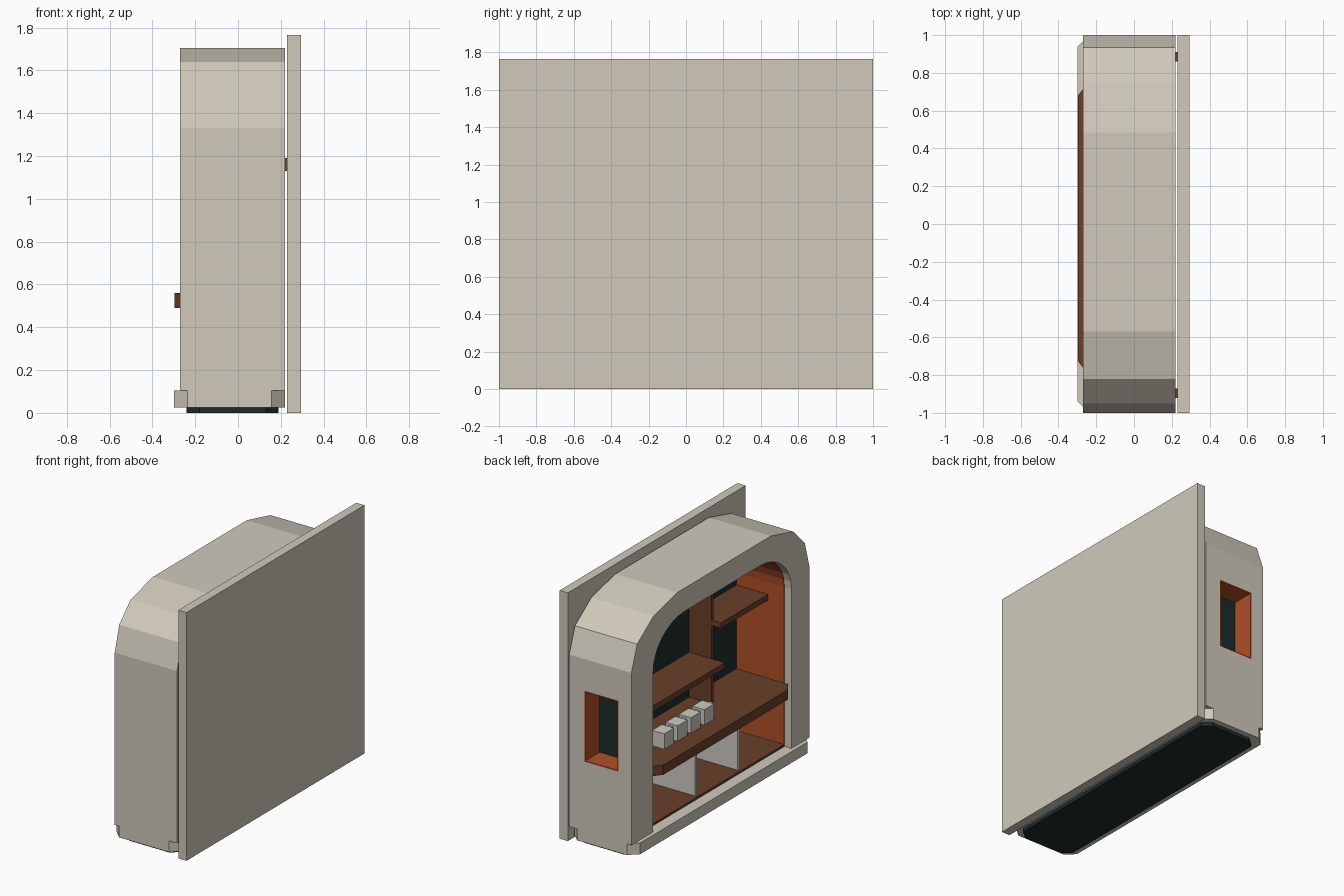
import bpy, bmesh, math

cube = bpy.data.objects.get("Cube")
if cube:
    bpy.data.objects.remove(cube, do_unlink=True)


def material(name, r, g, b):
    m = bpy.data.materials.new(name)
    m.diffuse_color = (r, g, b, 1)
    m.use_nodes = True
    m.node_tree.nodes["Principled BSDF"].inputs["Base Color"].default_value = (r, g, b, 1)
    return m


stone = material("warm_stone", 0.635, 0.59, 0.5)
grey = material("pale_grey", 0.61, 0.6, 0.54)
wood = material("dark_wood", 0.14, 0.05, 0.021)
rust = material("rust_lining", 0.43, 0.08, 0.022)
black = material("blue_black", 0.013, 0.023, 0.024)


def prism(name, pts, axis, a, b, mat):
    """Extrude a 2D outline along x (points are y, z) or z (points are x, y)."""
    bm = bmesh.new()

    def place(p, t):
        return (t, p[0], p[1]) if axis == "x" else (p[0], p[1], t)

    lo = [bm.verts.new(place(p, a)) for p in pts]
    hi = [bm.verts.new(place(p, b)) for p in pts]
    bm.faces.new(lo)
    bm.faces.new(hi)
    for i in range(len(pts)):
        j = (i + 1) % len(pts)
        bm.faces.new((lo[i], lo[j], hi[j], hi[i]))
    bmesh.ops.recalc_face_normals(bm, faces=bm.faces)
    me = bpy.data.meshes.new(name)
    bm.to_mesh(me)
    bm.free()
    me.materials.append(mat)
    ob = bpy.data.objects.new(name, me)
    bpy.context.collection.objects.link(ob)
    return ob


def box(name, x, y, z, mat):
    return prism(name, [(x[0], y[0]), (x[1], y[0]), (x[1], y[1]), (x[0], y[1])], "z", *z, mat)


def arch(y0, y1, z0, spring, top, r, n):
    """Doorway outline with a quarter ellipse at each upper corner."""
    right, left = [(y0, z0)], [(y1, z0)]
    for i in range(n + 1):
        t = math.pi / 2 * i / n
        dy, z = r * (1 - math.cos(t)), spring + (top - spring) * math.sin(t)
        right.append((y0 + dy, z))
        left.append((y1 - dy, z))
    return right + left[::-1]


def octagon(x0, x1, y0, y1, cx, cy):
    """Plan outline with clipped corners."""
    return [(x0 + cx, y0), (x1 - cx, y0), (x1, y0 + cy), (x1, y1 - cy),
            (x1 - cx, y1), (x0 + cx, y1), (x0, y1 - cy), (x0, y0 + cy)]


# Base
prism("base_plate", octagon(-0.24, 0.19, -0.96, 0.96, 0.06, 0.05), "z", 0, 0.025, black)
prism("plinth", octagon(-0.298, 0.22, -1, 1, 0.063, 0.06), "z", 0.025, 0.105, stone)

# Arched shell with its lining, dark inner wall and plain back
outer = [(-1, 0.105), (-1, 1.33), (-0.95, 1.51), (-0.82, 1.64), (-0.57, 1.705),
         (0.485, 1.705), (0.75, 1.64), (0.935, 1.51), (1, 1.33), (1, 0.105)]
inner = arch(-0.8, 0.755, 0.105, 1.24, 1.54, 0.36, 8)
inset = arch(-0.796, 0.751, 0.105, 1.24, 1.536, 0.36, 8)
back = 0.16
shell = prism("shell", outer + inner[::-1], "x", -0.27, 0.22, stone)
prism("arch_lining", inner + inset[::-1], "x", -0.215, back, rust)
prism("inner_wall", inner, "x", back, 0.19, black)
prism("shell_back", inner, "x", 0.19, 0.22, stone)
box("floor", (-0.215, back), (-0.795, 0.75), (0.1, 0.12), wood)

# Side window recess
wx, wz = (-0.17, 0.1), (0.6, 1.105)
depth = (0.83, 1)
cutter = box("window_cutter", wx, (depth[0], 1.1), wz, stone)
cutter.hide_render = True
cut = shell.modifiers.new("window", "BOOLEAN")
cut.operation = "DIFFERENCE"
cut.solver = "EXACT"
cut.object = cutter
bpy.context.view_layer.objects.active = shell
bpy.ops.object.modifier_apply(modifier=cut.name)
bpy.data.objects.remove(cutter, do_unlink=True)
t = 0.008
box("window_pane", wx, (0.83, 0.84), wz, black)
box("window_jamb_front", (wx[0], wx[0] + t), depth, wz, rust)
box("window_jamb_back", (wx[1] - t, wx[1]), depth, wz, rust)
box("window_sill", wx, depth, (wz[0], wz[0] + t), rust)
box("window_head", wx, depth, (wz[1] - t, wz[1]), rust)

# Counter with clipped front corners
prism("counter", [(back, -0.795), (-0.25, -0.79), (-0.297, -0.725),
                  (-0.297, 0.68), (-0.25, 0.74), (back, 0.75)], "z", 0.49, 0.56, wood)

# Supports under the counter
for i, y in enumerate((-0.315, 0.165)):
    box(f"counter_support_{i + 1}", (-0.195, back), (y - 0.012, y + 0.012), (0.12, 0.49), grey)

# Upright and shelves
box("upright", (-0.015, back), (-0.29, -0.265), (0.56, 1.536), wood)
box("long_shelf", (-0.12, back), (-0.265, 0.75), (0.84, 0.88), wood)
box("short_shelf", (-0.09, back), (-0.795, -0.265), (1.115, 1.155), wood)

# Row of mugs, each with a handle
for i in range(4):
    y = 0.03 + 0.15 * i
    box(f"mug_{i + 1}", (-0.165, -0.07), (y - 0.11, y), (0.56, 0.67), grey)
    box(f"mug_handle_{i + 1}", (-0.135, -0.1), (y - 0.14, y - 0.11), (0.585, 0.66), grey)

# Rear panel and its spacers
box("rear_panel", (0.23, 0.295), (-1, 1), (0, 1.766), stone)
for side, y in (("right", -0.895), ("left", 0.885)):
    box(f"panel_spacer_{side}", (0.215, 0.232), (y - 0.025, y + 0.025), (1.13, 1.19), wood)
